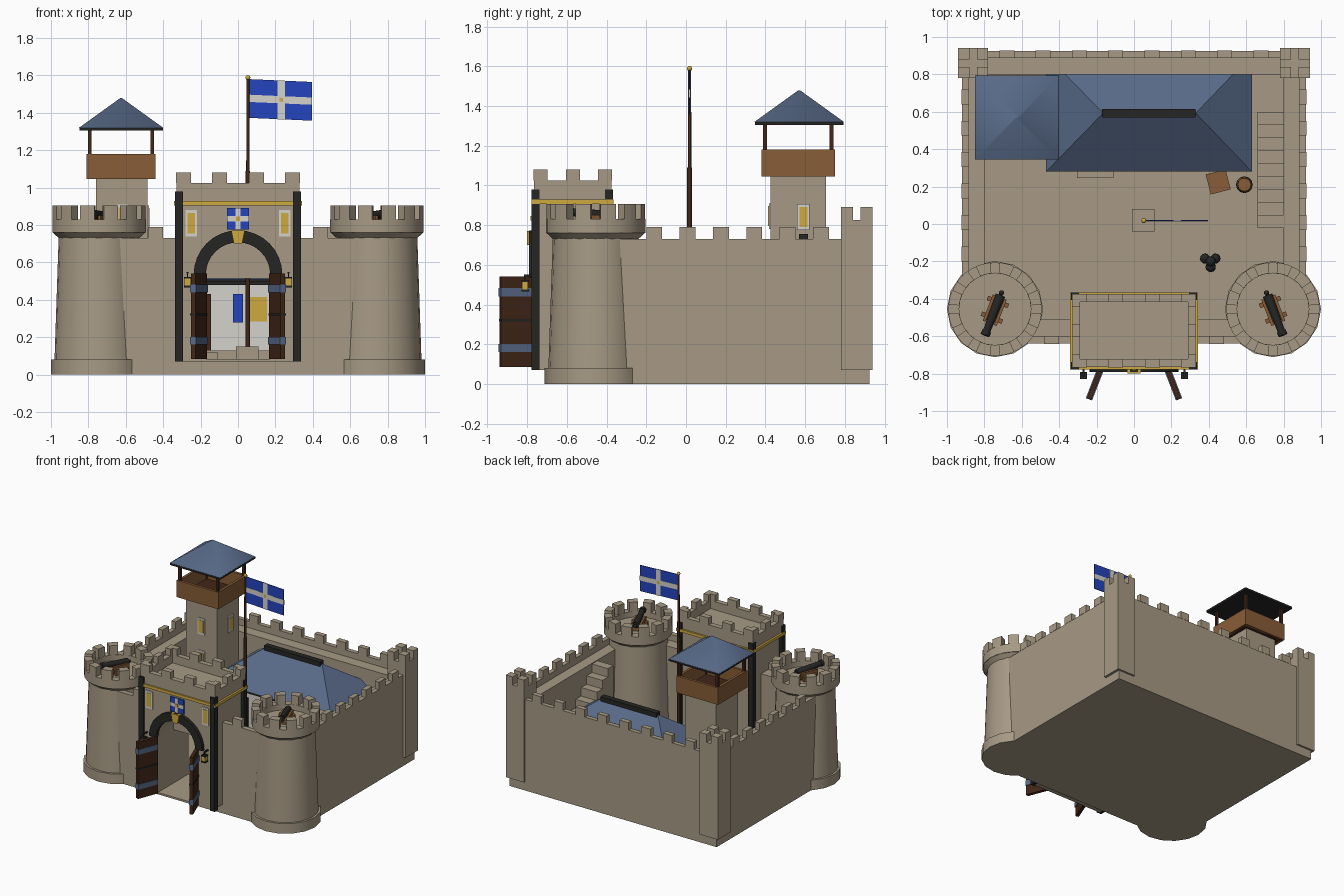
import bpy, bmesh, math
from mathutils import Vector, Matrix

if "Cube" in bpy.data.objects:
    bpy.data.objects.remove(bpy.data.objects["Cube"])

def mat(name, r, g, b):
    m = bpy.data.materials.new(name)
    m.diffuse_color = [((c / 255 + 0.055) / 1.055) ** 2.4 for c in (r, g, b)] + [1]
    m.use_nodes = True
    m.node_tree.nodes["Principled BSDF"].inputs["Base Color"].default_value = m.diffuse_color
    return m

STONE = mat("stone", 167, 154, 133)
SLATE = mat("slate", 88, 106, 136)
BLACK = mat("black_iron", 37, 37, 36)
DARK = mat("dark_wood", 66, 38, 24)
WOOD = mat("wood", 136, 93, 55)
GOLD = mat("gold", 208, 170, 64)
BLUE = mat("blue", 36, 68, 190)
WHITE = mat("plaster", 212, 210, 204)

def finish(name, bm, m, smooth=False):
    bmesh.ops.recalc_face_normals(bm, faces=bm.faces)
    me = bpy.data.meshes.new(name)
    bm.to_mesh(me)
    bm.free()
    me.materials.append(m)
    ob = bpy.data.objects.new(name, me)
    bpy.context.collection.objects.link(ob)
    if smooth:
        bpy.context.view_layer.objects.active = ob
        ob.select_set(True)
        bpy.ops.object.shade_smooth_by_angle(angle=math.radians(smooth))
        ob.select_set(False)
    return ob

def boxes(name, lst, m, M=Matrix()):
    """Each box: x0, x1, y0, y1, z0, z1"""
    bm = bmesh.new()
    for x0, x1, y0, y1, z0, z1 in lst:
        T = Matrix.Translation(((x0 + x1) / 2, (y0 + y1) / 2, (z0 + z1) / 2))
        S = Matrix.Diagonal((abs(x1 - x0), abs(y1 - y0), abs(z1 - z0), 1))
        bmesh.ops.create_cube(bm, size=1, matrix=M @ T @ S)
    return finish(name, bm, m)

def both(lst):
    return lst + [(-b, -a, c, d, e, f) for a, b, c, d, e, f in lst]

def rod(name, p, q, r1, r2, m, n=12):
    p, q = Vector(p), Vector(q)
    d = q - p
    bm = bmesh.new()
    bmesh.ops.create_cone(bm, cap_ends=True, segments=n, radius1=r1, radius2=r2, depth=d.length,
        matrix=Matrix.Translation((p + q) / 2) @ d.to_track_quat('Z', 'Y').to_matrix().to_4x4())
    return finish(name, bm, m, 40)

def balls(name, pts, r, m):
    bm = bmesh.new()
    for p in pts:
        bmesh.ops.create_uvsphere(bm, u_segments=12, v_segments=8, radius=r, matrix=Matrix.Translation(p))
    return finish(name, bm, m, 60)

def prism(name, pts, y0, y1, m):
    """Extrude an x-z outline along y"""
    bm = bmesh.new()
    f = bm.faces.new([bm.verts.new((x, y0, z)) for x, z in pts])
    g = bmesh.ops.extrude_face_region(bm, geom=[f])
    bmesh.ops.translate(bm, vec=(0, y1 - y0, 0), verts=[v for v in g["geom"] if isinstance(v, bmesh.types.BMVert)])
    return finish(name, bm, m)

def ring_blocks(name, cx, cy, r0, r1, spans, z0, z1, n, m):
    """Curved wall blocks between angle pairs"""
    bm = bmesh.new()
    for a0, a1 in spans:
        rows = []
        for i in range(n + 1):
            a = a0 + (a1 - a0) * i / n
            c, s = math.cos(a), math.sin(a)
            rows.append([bm.verts.new((cx + r * c, cy + r * s, z)) for r, z in ((r0, z0), (r1, z0), (r1, z1), (r0, z1))])
        for u, v in zip(rows, rows[1:]):
            for k in range(4):
                bm.faces.new((u[k], u[(k + 1) % 4], v[(k + 1) % 4], v[k]))
        bm.faces.new(rows[0])
        bm.faces.new(rows[-1])
    bmesh.ops.remove_doubles(bm, verts=bm.verts, dist=1e-5)
    return finish(name, bm, m, 35)

# Base and curtain walls with parapets
boxes("base", [(-.92, .92, -.64, .925, 0, .07)], STONE)
boxes("curtain_walls", both([(.80, .92, -.5, .9, .07, .68), (.3, .75, -.64, -.51, .07, .68)])
      + [(-.9, .9, .80, .925, .07, .68)], STONE)
boxes("parapets", both([(.885, .92, -.5, .9, .68, .73), (.3, .75, -.64, -.6, .68, .73)])
      + [(-.9, .9, .89, .925, .68, .73)], STONE)
boxes("wall_merlons", both([(.883, .922, y - .04, y + .04, .73, .79) for y in [-.16 + .168 * i for i in range(6)]]
      + [(.40, .48, -.642, -.6, .73, .79)])
      + [(x - .04, x + .04, .888, .927, .73, .79) for x in [-.68 + .194 * i for i in range(8)]], STONE)

# Square back corner towers
boxes("back_corner_towers", both([(.78, .94, .78, .94, .07, .825)]), STONE)
boxes("back_corner_merlons", both([(x, x + .06, y, y + .06, .825, .89) for x in (.78, .88) for y in (.78, .88)]), STONE)

# Round front towers with cannons
TAU = math.tau
for s, side in ((-1, "left"), (1, "right")):
    cx, cy = s * .743, -.455
    rod(side + "_tower_foot", (cx, cy, 0), (cx, cy, .08), .257, .257, STONE, 16)
    rod(side + "_tower_body", (cx, cy, .08), (cx, cy, .76), .238, .215, STONE, 24)
    rod(side + "_tower_flare", (cx, cy, .73), (cx, cy, .76), .215, .248, STONE, 16)
    rod(side + "_tower_floor", (cx, cy, .755), (cx, cy, .785), .22, .22, STONE, 16)
    ring_blocks(side + "_tower_parapet", cx, cy, .192, .25, [(0, TAU)], .76, .83, 24, STONE)
    ring_blocks(side + "_tower_merlons", cx, cy, .192, .25,
                [((k + .5) * TAU / 12 - .16, (k + .5) * TAU / 12 + .16) for k in range(12)], .83, .905, 3, STONE)
    d = Vector((s * .36, -.93, .1)).normalized()
    c = Vector((s * .75, -.475, .855))
    rod(side + "_cannon_barrel", c - d * .10, c + d * .125, .027, .019, BLACK)
    rod(side + "_cannon_muzzle", c + d * .105, c + d * .13, .025, .025, BLACK)
    balls(side + "_cannon_knob", [c - d * .115], .014, BLACK)
    M = Matrix.Translation((c.x, c.y, 0)) @ Matrix.Rotation(s * .37, 4, 'Z')
    boxes(side + "_cannon_carriage", both([(.024, .04, -.06, .09, .80, .85)]) + [(-.04, .04, -.05, .08, .80, .825),
          (-.06, .06, -.04, -.015, .785, .825), (-.06, .06, .05, .075, .785, .825)], WOOD, M)

# Gatehouse: arched front half, square-headed rear half
R, SP = .175, .535
arc = lambda r, n=16: [(r * math.cos(math.pi * i / n), SP + r * math.sin(math.pi * i / n)) for i in range(n + 1)]
prism("gatehouse_front", [(.31, .07), (.31, .96), (-.31, .96), (-.31, .07), (-R, .07)] + arc(R)[::-1] + [(R, .07)], -.765, -.57, STONE)
boxes("gatehouse_rear", both([(R, .31, -.57, -.38, .07, .96)]) + [(-R, R, -.57, -.38, .515, .96)], STONE)
boxes("gate_floor", [(-.31, .31, -.765, -.38, .07, .085)], STONE)
prism("gate_arch_trim", arc(.237) + arc(.172)[::-1], -.79, -.76, BLACK)
boxes("gate_corner_posts", both([(.295, .337, y - .02, y + .02, .07, .98) for y in (-.757, -.387)]), BLACK)
boxes("gate_gold_band", both([(.31, .343, -.777, -.365, .905, .928)])
      + [(-.343, .343, -.777, -.74, .905, .928), (-.343, .343, -.4, -.365, .905, .928)], GOLD)
boxes("gate_parapet", both([(.29, .33, -.765, -.375, .93, 1.025)])
      + [(-.33, .33, -.765, -.725, .93, 1.025), (-.33, .33, -.415, -.375, .93, 1.025)], STONE)
boxes("gate_merlons", both([(.288, .332, y - .035, y + .035, 1.025, 1.08) for y in (-.732, -.57, -.408)]
      + [(x - .04, x + .04, y, y + .044, 1.025, 1.08) for x in (.1, .29) for y in (-.767, -.417)]), STONE)
prism("gate_keystone", [(-.022, .70), (.022, .70), (.036, .77), (-.036, .77)], -.8, -.76, GOLD)

# Gate windows and shield
boxes("gate_window_frames", both([(.22, .28, -.772, -.764, .74, .88)]), WHITE)
boxes("gate_window_panes", both([(.23, .27, -.775, -.766, .755, .865)]), GOLD)
boxes("shield_field", [(-.06, .06, -.775, -.764, .775, .89)], BLUE)
boxes("shield_cross", [(-.014, .014, -.779, -.77, .775, .89), (-.06, .06, -.779, -.77, .82, .848)], WHITE)
boxes("shield_boss", [(-.012, .012, -.783, -.775, .822, .846)], GOLD)

# Open doors and lanterns
for s, side in ((-1, "left"), (1, "right")):
    M = Matrix.Translation((s * .178, -.775, 0)) @ Matrix.Rotation(s * .37, 4, 'Z')
    boxes(side + "_door", [(-.013, .013, -.172, 0, .085, .54)], DARK, M)
    boxes(side + "_door_bands", [(-.018, .018, -.174, 0, z, z + .042) for z in (.16, .44)], SLATE, M)
    boxes(side + "_door_studs", [(-.017, .017, -.173, 0, .315, .328)], BLACK, M)
    x = s * .27
    boxes(side + "_lantern", [(x - .015, x + .015, -.825, -.795, .475, .515)], GOLD)
    boxes(side + "_lantern_frame", [(x - .019, x + .019, -.829, -.791, .513, .523), (x - .019, x + .019, -.829, -.791, .466, .476),
          (x - .005, x + .005, -.815, -.765, .54, .55), (x - .004, x + .004, -.814, -.806, .52, .55)], BLACK)

# Great hall with hipped roof
boxes("hall_walls", [(-.41, .57, .34, .86, .07, .5)], WHITE)
boxes("hall_foundation", [(-.42, .58, .33, .86, .07, .13)], STONE)
boxes("hall_timbers", [(x - .015, x + .015, .33, .36, .13, .49) for x in (-.405, .27, .56)]
      + [(-.42, .575, .328, .36, .48, .51), (.55, .58, .34, .86, .48, .51)], BLACK)
boxes("hall_eaves", [(-.465, .625, .285, .9, .495, .512)], BLACK)
bm = bmesh.new()
e = [bm.verts.new(p) for p in ((-.47, .28, .51), (.63, .28, .51), (.63, .905, .51), (-.47, .905, .51))]
a, b = bm.verts.new((-.165, .593, .735)), bm.verts.new((.33, .593, .735))
for f in ((e[0], e[1], b, a), (e[1], e[2], b), (e[2], e[3], a, b), (e[3], e[0], a), e):
    bm.faces.new(f)
finish("hall_roof", bm, SLATE)
boxes("hall_ridge_cap", [(-.17, .33, .57, .615, .715, .755)], BLACK)
boxes("hall_door", [(-.29, -.145, .328, .345, .13, .43)], DARK)
boxes("hall_doorstep", [(-.305, -.11, .245, .33, .07, .12)], STONE)
boxes("hall_window_frames", [(x - .06, x + .06, .333, .342, .27, .43) for x in (.11, .42)], WHITE)
boxes("hall_window_panes", [(x - .045, x + .045, .33, .338, .285, .415) for x in (.11, .42)], GOLD)
boxes("hall_banner", [(-.028, .028, .33, .338, .28, .43)], BLUE)

# Watchtower with timber gallery and roof
boxes("watchtower_body", [(-.76, -.485, .425, .705, .07, 1.05)], STONE)
boxes("watchtower_window_frames", [(-.65, -.59, .417, .426, z, z + .13) for z in (.52, .78)]
      + [(-.486, -.477, .56, .622, .775, .905)], WHITE)
boxes("watchtower_window_panes", [(-.64, -.60, .414, .42, z + .015, z + .115) for z in (.52, .78)]
      + [(-.48, -.474, .571, .611, .79, .89)], GOLD)
boxes("gallery_floor", [(-.8, -.45, .39, .74, 1.045, 1.065)], DARK)
boxes("gallery_rails", [(-.81, -.44, .38, .4, 1.045, 1.18), (-.81, -.44, .73, .75, 1.045, 1.18),
      (-.81, -.79, .4, .73, 1.045, 1.18), (-.46, -.44, .4, .73, 1.045, 1.18)], WOOD)
boxes("gallery_posts", [(x - .01, x + .01, y - .01, y + .01, 1.06, 1.32) for x in (-.792, -.458) for y in (.398, .732)], DARK)
boxes("watchtower_eaves", [(-.848, -.402, .347, .793, 1.305, 1.322)], BLACK)
bm = bmesh.new()
bmesh.ops.create_cone(bm, cap_ends=True, segments=4, radius1=.225 * 2 ** .5, radius2=.008, depth=.158,
    matrix=Matrix.Translation((-.625, .57, 1.399)) @ Matrix.Rotation(math.pi / 4, 4, 'Z'))
finish("watchtower_roof", bm, SLATE, 60)

# Stairs up to the wall walk
boxes("stairs", [(.66, .80, .53 - .069 * i, .60 - .069 * i, .07, .13 + .068 * i) for i in range(9)], STONE)

# Flagpole and flag
boxes("flagpole_base", [(-.01, .11, -.04, .08, .07, .15)], STONE)
rod("flagpole_lower", (.053, .018, .15), (.053, .018, 1.09), .012, .012, DARK)
rod("flagpole_upper", (.053, .018, 1.09), (.053, .018, 1.59), .009, .008, DARK)
balls("flagpole_finial", [(.053, .018, 1.588)], .013, GOLD)

def flag_part(name, x0, x1, z0, z1, t, m):
    top = lambda x, z: z - .045 * (x - .06)
    prism(name, [(x0, top(x0, z0)), (x1, top(x1, z0)), (x1, top(x1, z1)), (x0, top(x0, z1))], .018 - t, .018 + t, m)

flag_part("flag_field", .06, .395, 1.373, 1.58, .003, BLUE)
flag_part("flag_upright_stripe", .212, .25, 1.372, 1.581, .004, WHITE)
flag_part("flag_level_stripe", .062, .396, 1.458, 1.497, .0042, WHITE)
flag_part("flag_centre", .221, .241, 1.467, 1.488, .0046, GOLD)

# Courtyard props: table, barrel, cannonballs
M = Matrix.Translation((.45, .225, 0)) @ Matrix.Rotation(.25, 4, 'Z')
boxes("table_top", [(-.055, .055, -.055, .055, .16, .175)], WOOD, M)
boxes("table_legs", [(x - .008, x + .008, y - .008, y + .008, .07, .16) for x in (-.045, .045) for y in (-.045, .045)], DARK, M)
rod("barrel_lower", (.59, .21, .07), (.59, .21, .13), .035, .043, WOOD)
rod("barrel_upper", (.59, .21, .13), (.59, .21, .19), .043, .035, WOOD)
rod("barrel_hoop", (.59, .21, .12), (.59, .21, .14), .045, .045, BLACK)
balls("cannonballs", [(.38, -.185, .098), (.435, -.185, .098), (.41, -.23, .098), (.41, -.2, .142)], .027, BLACK)
